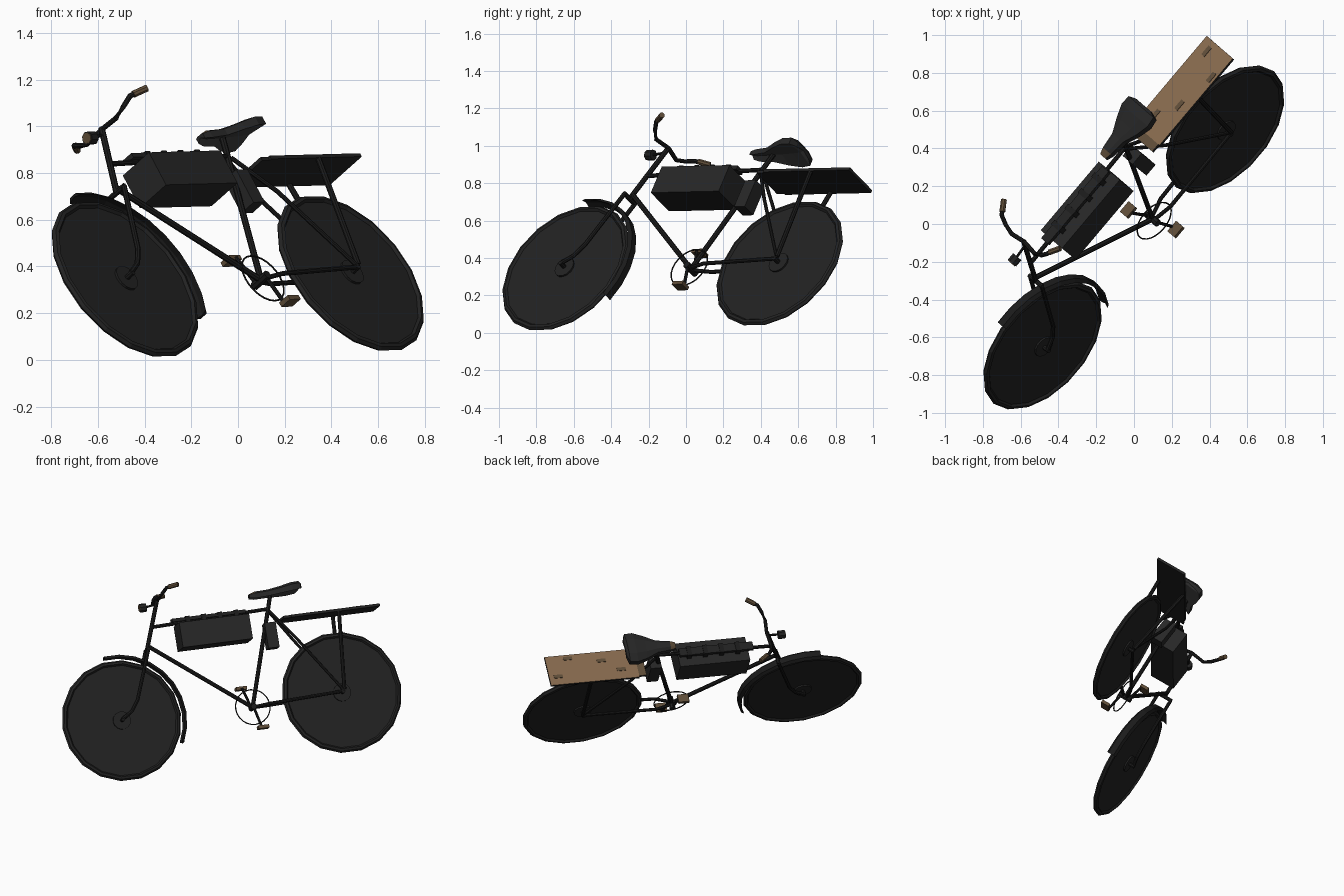
import bpy, bmesh, math
from mathutils import Vector, Matrix

if "Cube" in bpy.data.objects:
    bpy.data.objects.remove(bpy.data.objects["Cube"])

# The bike is built upright (x = backwards, y = up, z = side), then tilted by one matrix
back = Vector((.645, .764, .017)).normalized()
side = Vector((.63, -.54, .56))
up = side.cross(back).normalized()
side = back.cross(up)
TILT = Matrix((back, up, side)).transposed().to_4x4()
TILT.translation = side * .238


def material(name, r, g, b):
    m = bpy.data.materials.new(name)
    m.diffuse_color = (r, g, b, 1)
    m.use_nodes = True
    m.node_tree.nodes["Principled BSDF"].inputs["Base Color"].default_value = m.diffuse_color
    return m


RUBBER = material("rubber_black", .016, .016, .016)
FRAME = material("frame_black", .011, .011, .011)
BOX = material("box_charcoal", .02, .02, .02)
GREY = material("underside_grey", .05, .05, .05)
TAN = material("wood_tan", .24, .142, .075)
BROWN = material("worn_brown", .115, .075, .04)


def finish(name, bm, *mats):
    bmesh.ops.recalc_face_normals(bm, faces=bm.faces)
    me = bpy.data.meshes.new(name)
    bm.to_mesh(me)
    bm.free()
    for m in mats:
        me.materials.append(m)
    ob = bpy.data.objects.new(name, me)
    ob.matrix_world = TILT
    bpy.context.collection.objects.link(ob)
    return ob


def loft(bm, rings, caps=True):
    rows = [[bm.verts.new(p) for p in r] for r in rings]
    for r0, r1 in zip(rows, rows[1:]):
        for i in range(len(r0)):
            j = (i + 1) % len(r0)
            bm.faces.new((r0[i], r0[j], r1[j], r1[i]))
    if caps:
        bm.faces.new(rows[0])
        bm.faces.new(rows[-1])


def tube(name, pts, r, mat=FRAME, n=8):
    pts = [Vector(p) for p in pts]
    rings = []
    for i, p in enumerate(pts):
        t = (pts[min(i + 1, len(pts) - 1)] - pts[max(i - 1, 0)]).normalized()
        ref = Vector((0, 0, 1)) if abs(t.z) < .9 else Vector((0, 1, 0))
        e1 = t.cross(ref).normalized()
        e2 = t.cross(e1)
        rings.append([p + r * (math.cos(k * math.tau / n) * e1 + math.sin(k * math.tau / n) * e2)
                      for k in range(n)])
    bm = bmesh.new()
    loft(bm, rings)
    return finish(name, bm, mat)


def pair(name, pts, r, mat=FRAME):
    for tag, s in (("right", 1), ("left", -1)):
        tube(f"{name}_{tag}", [(x, y, z * s) for x, y, z in pts], r, mat)


def box(name, lo, hi, *mats):
    bm = bmesh.new()
    bmesh.ops.create_cube(bm, size=1)
    for v in bm.verts:
        v.co = [lo[i] + (v.co[i] + .5) * (hi[i] - lo[i]) for i in range(3)]
    bm.normal_update()
    if len(mats) > 1:                      # second material goes on the top face
        for f in bm.faces:
            f.material_index = int(f.normal.y > .5)
    return finish(name, bm, *mats)


def lathe(name, cx, cy, profile, n, mat):
    bm = bmesh.new()
    loft(bm, [[(cx + r * math.cos(k * math.tau / n), cy + r * math.sin(k * math.tau / n), z)
               for k in range(n)] for r, z in profile])
    return finish(name, bm, mat)


# Wheels: solid low-poly discs with a tyre edge, hub and axle
for tag, cx in (("front", -.798), ("rear", .70)):
    cy = .272
    lathe(tag + "_wheel", cx, cy, [(.368, -.006), (.378, -.018), (.393, -.014), (.403, 0),
                                   (.393, .014), (.378, .018), (.368, .006)], 18, RUBBER)
    lathe(tag + "_hub", cx, cy, [(.06, -.016), (.06, .016)], 14, RUBBER)
    tube(tag + "_axle", [(cx, cy, -.055), (cx, cy, .055)], .013)

# Frame tubes
HEAD_TOP, HEAD_LOW, CRANK, CLUSTER = (-.496, .862, 0), (-.543, .741, 0), (.09, .249, 0), (.298, .885, 0)
tube("top_tube", [HEAD_TOP, CLUSTER], .012)
tube("down_tube", [HEAD_LOW, CRANK], .014)
tube("seat_tube", [CRANK, CLUSTER, (.33, .985, 0)], .014)
tube("steering_tube", [(-.43, 1.045, 0), (-.555, .71, 0)], .014)
tube("fork_crown", [(-.553, .715, -.055), (-.553, .715, .055)], .013)
pair("fork_blade", [(-.553, .715, .05), (-.68, .39, .05), (-.73, .32, .048), (-.80, .275, .045)], .012)
pair("chain_stay", [(.09, .249, .01), (.2, .255, .04), (.71, .275, .045)], .011)
pair("seat_stay", [(.30, .87, .012), (.44, .67, .045), (.71, .275, .045)], .01)
pair("rack_strut", [(.71, .285, .05), (.745, .80, .1)], .013)
tube("bottom_bracket", [(.09, .249, -.045), (.09, .249, .045)], .02)

# Handlebar and grips
pair("handlebar", [(-.43, 1.04, 0), (-.442, 1.03, .1), (-.425, 1.055, .15),
                   (-.40, 1.083, .19), (-.36, 1.088, .215)], .012)
pair("grip", [(-.385, 1.086, .198), (-.33, 1.09, .238)], .016, BROWN)

# Headlight
tube("headlight_bracket", [(-.44, 1.01, 0), (-.53, .997, 0)], .007)
tube("headlight", [(-.558, .997, 0), (-.515, .997, 0)], .029, RUBBER)
tube("headlight_lens", [(-.562, .997, 0), (-.557, .997, 0)], .024, BROWN)

# Front mudguard arc
arc = [math.radians(97 - 124 * k / 9) for k in range(10)]
bm = bmesh.new()
loft(bm, [[(-.798 + r * math.cos(t), .272 + r * math.sin(t), z)
           for r, z in ((.418, -.035), (.437, -.02), (.437, .02), (.418, .035), (.428, 0))]
          for t in arc])
finish("front_mudguard", bm, FRAME)

# Chainring hoop, cranks and pedals
bpy.ops.mesh.primitive_torus_add(major_radius=.116, minor_radius=.004, major_segments=24, minor_segments=5)
ring = bpy.context.object
ring.name = "chainring"
ring.data.materials.append(FRAME)
ring.matrix_world = TILT @ Matrix.Translation((.088, .249, .015))
for tag, s, px, py in (("left", -1, .045, .39), ("right", 1, .125, .102)):
    tube("crank_" + tag, [(.09, .249, .03 * s), (px, py, .03 * s)], .009)
    z0, z1 = sorted((.03 * s, .088 * s))
    box("pedal_" + tag, (px - .036, py - .011, z0), (px + .036, py + .011, z1), BROWN)

# Battery box, its top rail, and the small box behind the seat tube
box("battery_box", (-.33, .69, -.088), (.145, .858, .09), BOX)
box("battery_rail", (-.36, .875, -.028), (.14, .897, .028), RUBBER)
for k in range(4):
    x = -.27 + k * .11
    box(f"rail_clip_{k}", (x, .855, -.034), (x + .03, .902, .034), FRAME)
box("controller_box", (.25, .62, -.042), (.325, .79, .042), BOX)

# Rear rack: tan deck with a worn front end
box("rack_deck", (.42, .795, -.11), (1.022, .812, .11), RUBBER, TAN)
box("rack_front_end", (.37, .795, -.10), (.42, .812, .10), RUBBER, BROWN)
for k, (x, z) in enumerate(((.50, -.05), (.62, .03), (.84, .07), (.93, -.06))):
    box(f"rack_stain_{k}", (x, .811, z), (x + .06, .815, z + .025), BROWN)

# Saddle: lofted shell, grey underneath, worn brown nose
bm = bmesh.new()
loft(bm, [[(x, lo, -w), (x, (lo + hi) / 2 + .01, -w), (x, hi, -.5 * w), (x, hi, .5 * w),
           (x, (lo + hi) / 2 + .01, w), (x, lo, w), (x, lo + .015, 0)]
          for x, w, lo, hi in ((.183, .022, .968, .995), (.22, .034, .962, 1.008), (.31, .045, .965, 1.01),
                               (.39, .085, .968, 1.02), (.46, .11, .972, 1.034), (.515, .105, .978, 1.036),
                               (.53, .06, .99, 1.02))])
bmesh.ops.recalc_face_normals(bm, faces=bm.faces)
for f in bm.faces:
    c = f.calc_center_median()
    if f.normal.y < -.7:
        f.material_index = 1
    elif f.normal.y > .6 and c.x < .24:
        f.material_index = 2
finish("saddle", bm, BOX, GREY, BROWN)
